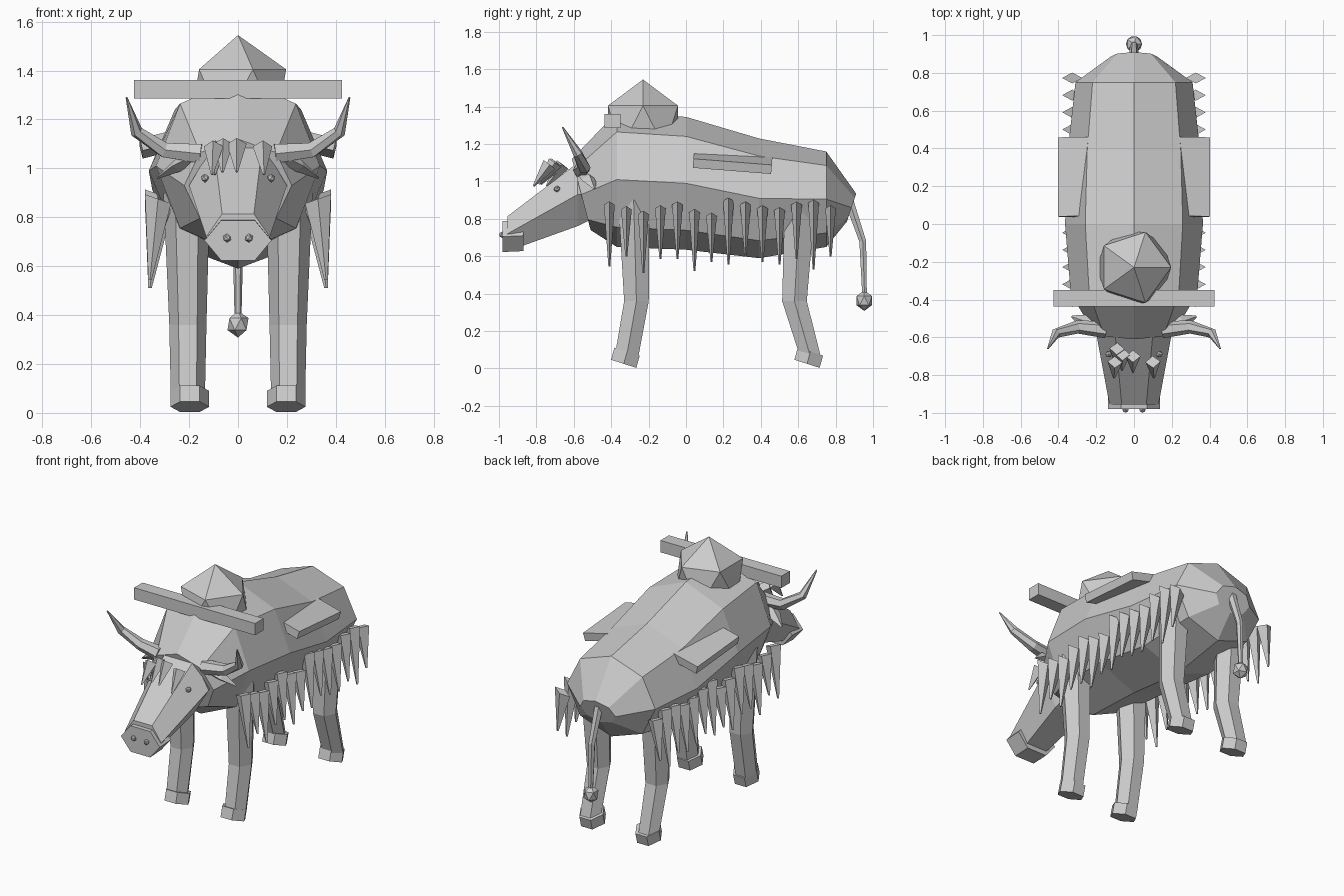
import bpy, bmesh
from math import cos, sin, tau, pi, radians
from mathutils import Vector, Matrix

if "Cube" in bpy.data.objects:
    bpy.data.objects.remove(bpy.data.objects["Cube"])


def finish(bm, name, mirror=False):
    bmesh.ops.recalc_face_normals(bm, faces=bm.faces)
    me = bpy.data.meshes.new(name)
    bm.to_mesh(me)
    bm.free()
    ob = bpy.data.objects.new(name, me)
    bpy.context.collection.objects.link(ob)
    if mirror:
        m = ob.modifiers.new("mirror", 'MIRROR')
        m.use_axis[0] = True
        m.use_clip = False
        m.use_mirror_merge = False
    return ob


def loft(name, parts, mirror=False):
    """Each part is a list of point rings, joined by quads and capped."""
    bm = bmesh.new()
    for rings in parts:
        vr = [[bm.verts.new(p) for p in r] for r in rings]
        n = len(vr[0])
        for a, b in zip(vr, vr[1:]):
            for i in range(n):
                j = (i + 1) % n
                bm.faces.new((a[i], a[j], b[j], b[i]))
        bm.faces.new(vr[0])
        bm.faces.new(vr[-1])
    return finish(bm, name, mirror)


def ring_y(y, z, rx, rz, lean=0, n=8):
    return [Vector((rx * cos(tau * i / n), y + lean * sin(tau * i / n),
                    z + rz * sin(tau * i / n))) for i in range(n)]


def ring_z(x, y, z, rx, ry, slope_x=0, slope_y=0, n=6):
    pts = []
    for i in range(n):
        dx, dy = rx * cos(tau * i / n), ry * sin(tau * i / n)
        pts.append(Vector((x + dx, y + dy, z + slope_x * dx + slope_y * dy)))
    return pts


def tube(path, radii, n=6, flat=1.0):
    path = [Vector(p) for p in path]
    rings = []
    for k, (p, r) in enumerate(zip(path, radii)):
        d = path[min(k + 1, len(path) - 1)] - path[max(k - 1, 0)]
        q = d.to_track_quat('Z', 'Y')
        rings.append([p + q @ Vector((r * cos(tau * i / n), flat * r * sin(tau * i / n), 0))
                      for i in range(n)])
    return rings


def ball(name, loc, size, mirror=False):
    bm = bmesh.new()
    bmesh.ops.create_icosphere(bm, subdivisions=1, radius=1,
                               matrix=Matrix.LocRotScale(Vector(loc), None, Vector(size)))
    return finish(bm, name, mirror)


def box(name, mat, mirror=False):
    bm = bmesh.new()
    bmesh.ops.create_cube(bm, size=1, matrix=mat)
    return finish(bm, name, mirror)


# Body and neck
loft("body", [[
    ring_y(-0.56, 0.93, 0.22, 0.19, -0.05),
    ring_y(-0.37, 1.01, 0.335, 0.36),
    ring_y(0.0, 0.99, 0.365, 0.355),
    ring_y(0.39, 0.91, 0.35, 0.32),
    ring_y(0.75, 0.905, 0.31, 0.255),
    ring_y(0.885, 0.86, 0.125, 0.075, 0.025)]])

# Head, muzzle and face
loft("head", [[
    ring_y(-0.955, 0.72, 0.13, 0.108, n=6),
    ring_y(-0.58, 0.93, 0.2, 0.195, n=6),
    ring_y(-0.5, 0.93, 0.17, 0.15, n=6)]])
loft("muzzle", [[
    ring_y(-0.98, 0.705, 0.137, 0.095, n=6),
    ring_y(-0.87, 0.71, 0.137, 0.095, n=6)]])
ball("eyes", (0.135, -0.69, 0.96), (0.018,) * 3, True)
ball("nostrils", (0.045, -0.982, 0.715), (0.018,) * 3, True)

# Horns and ears
loft("horns", [tube([(0.15, -0.56, 1.06), (0.3, -0.545, 1.075), (0.415, -0.58, 1.15),
                     (0.456, -0.66, 1.29)], [0.045, 0.035, 0.026, 0.004])], True)
loft("ears", [tube([(0.17, -0.56, 1.05), (0.25, -0.52, 1.01), (0.33, -0.49, 0.96)],
                   [0.03, 0.045, 0.006], 4, 0.6)], True)

# Forelock spikes
locks = [(-0.09, -0.66, 1.09), (-0.1, -0.73, 1.09), (-0.06, -0.69, 1.1),
         (-0.005, -0.7, 1.1), (0.1, -0.73, 1.09)]
loft("forelock", [tube([p, (p[0] * 1.06, p[1] - 0.085, p[2] - 0.115)], [0.04, 0.005], 4)
                  for p in locks])

# Shoulder hump and yoke beam
ball("hump", (0, -0.23, 1.292), (0.22, 0.22, 0.253))
box("yoke_beam", Matrix.LocRotScale(Vector((0, -0.393, 1.323)), None, Vector((0.85, 0.085, 0.075))))

# Side saddle flaps
rot = Matrix.Rotation(radians(-4.5), 3, 'X') @ Matrix.Rotation(radians(14), 3, 'Y')
box("saddle_flaps", Matrix.LocRotScale(Vector((0.27, 0.25, 1.112)), rot.to_quaternion(),
                                       Vector((0.26, 0.42, 0.05))), True)

# Legs and hooves
for name, hip, knee, foot in (("front", -0.28, -0.265, -0.315), ("rear", 0.61, 0.58, 0.66)):
    loft(name + "_legs", [[
        ring_z(0.205, foot, 0.08, 0.07, 0.07, 0, -0.25),
        ring_z(0.205, knee, 0.36, 0.076, 0.076),
        ring_z(0.21, hip, 0.9, 0.095, 0.095)]], True)
    hy = -0.325 if name == "front" else 0.655
    loft(name + "_hooves", [[
        ring_z(0.197, hy - 0.008, 0.025, 0.079, 0.078, 0, -0.32),
        ring_z(0.197, hy + 0.01, 0.09, 0.079, 0.078, 0, -0.32)]], True)

# Hair fringe along both flanks: top and tip height of each lock
fringe = [(.88, .545), (.855, .60), (.83, .51), (.86, .585), (.88, .585), (.84, .52), (.82, .57),
          (.9, .555), (.88, .6), (.86, .57), (.85, .555), (.88, .585), (.89, .53), (.86, .6)]
loft("fringe", [[
    ring_z(0.327, -0.41 + 0.091 * i, top - 0.005, 0.053, 0.029, 0.35, 0, 4),
    ring_z(0.36, -0.41 + 0.091 * i, tip, 0.007, 0.005, 0, 0, 4)]
    for i, (top, tip) in enumerate(fringe)], True)

# Tail and tuft
loft("tail", [tube([(0, 0.87, 0.9), (0, 0.945, 0.68), (0, 0.955, 0.38)], [0.028, 0.021, 0.014])])
ball("tail_tuft", (0, 0.953, 0.363), (0.048, 0.048, 0.055))
